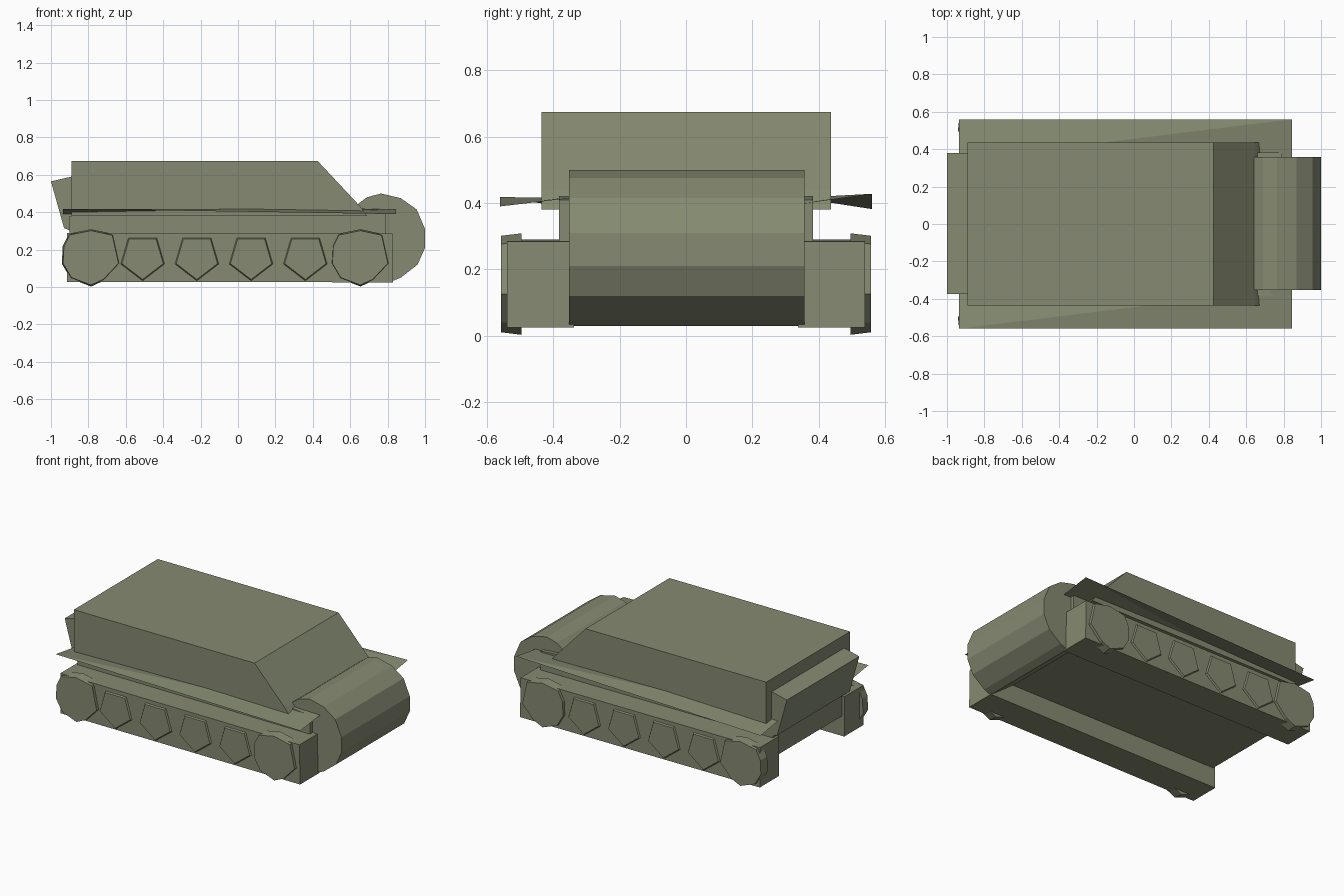
import bpy, bmesh

if "Cube" in bpy.data.objects:
    bpy.data.objects.remove(bpy.data.objects["Cube"])


def finish(name, bm):
    mesh = bpy.data.meshes.new(name)
    bm.to_mesh(mesh)
    bm.free()
    ob = bpy.data.objects.new(name, mesh)
    bpy.context.collection.objects.link(ob)
    mat = bpy.data.materials.get("olive") or bpy.data.materials.new("olive")
    mat.diffuse_color = (0.235, 0.255, 0.165, 1)
    mat.use_nodes = True
    mat.node_tree.nodes["Principled BSDF"].inputs["Base Color"].default_value = mat.diffuse_color
    mesh.materials.append(mat)
    return ob


def prism(name, profile, y0, y1, inset=0.0):
    """Extrude an (x, z) outline from y0 to y1; inset shrinks the y1 end."""
    cx = sum(p[0] for p in profile) / len(profile)
    cz = sum(p[1] for p in profile) / len(profile)
    k = 1 - inset
    bm = bmesh.new()
    a = [bm.verts.new((x, y0, z)) for x, z in profile]
    b = [bm.verts.new((cx + (x - cx) * k, y1, cz + (z - cz) * k)) for x, z in profile]
    n = len(profile)
    bm.faces.new(a)
    bm.faces.new(b[::-1])
    for i in range(n):
        j = (i + 1) % n
        bm.faces.new((a[j], a[i], b[i], b[j]))
    bmesh.ops.recalc_face_normals(bm, faces=bm.faces)
    return finish(name, bm)


def sheet(name, high_a, low_a, high_b, low_b):
    """Thin twisted plate of two triangles folded along the high diagonal."""
    bm = bmesh.new()
    ha, la, hb, lb = (bm.verts.new(c) for c in (high_a, low_a, high_b, low_b))
    bm.faces.new((ha, la, hb))
    bm.faces.new((ha, hb, lb))
    return finish(name, bm)


# upper hull with sloped front, reaching just below the fenders
prism("upper_hull", [(-0.89, 0.38), (-0.89, 0.675), (0.425, 0.675),
                     (0.645, 0.44), (0.665, 0.415), (0.69, 0.38)], -0.435, 0.437)
# lower hull, raised above the track bottoms
prism("lower_hull", [(-0.90, 0.16), (-0.90, 0.38), (0.66, 0.42), (0.79, 0.41),
                     (0.79, 0.15)], -0.382, 0.382)
# tilted rear box
prism("rear_box", [(-1.0, 0.565), (-0.87, 0.595), (-0.87, 0.29), (-0.93, 0.315)], -0.373, 0.38)
# rounded nose drum
prism("nose_drum", [(0.63, 0.435), (0.69, 0.48), (0.765, 0.50), (0.87, 0.475),
                    (0.955, 0.415), (1.0, 0.31), (1.0, 0.21), (0.96, 0.12),
                    (0.87, 0.05), (0.82, 0.03), (0.66, 0.15)], -0.353, 0.357)

# twisted fender plates
sheet("front_fender", (-0.935, -0.56, 0.418), (0.845, -0.56, 0.39),
      (0.845, -0.34, 0.416), (-0.935, -0.34, 0.385))
sheet("back_fender", (0.845, 0.56, 0.428), (-0.935, 0.56, 0.382),
      (-0.935, 0.34, 0.416), (0.845, 0.34, 0.396))

end_wheel = [(-0.157, 0.125), (-0.152, 0.22), (-0.12, 0.285), (0, 0.309), (0.12, 0.283),
             (0.155, 0.125), (0.07, 0.035), (0, 0.003), (-0.11, 0.045)]
road_wheel = [(-0.12, 0.122), (-0.078, 0.265), (0.078, 0.265), (0.12, 0.122), (0, 0.03)]

for side, s in (("front", -1), ("back", 1)):
    # track block
    prism(side + "_track", [(-0.915, 0.028), (-0.915, 0.29), (0.825, 0.285), (0.83, 0.025)],
          s * 0.338, s * 0.54)
    # large end wheels
    for i, x in enumerate((-0.785, 0.655)):
        prism(f"{side}_end_wheel_{i}", [(x + a, z) for a, z in end_wheel],
              s * 0.495, s * 0.557, 0.05)
    # small road wheels
    for i in range(4):
        x = -0.51 + 0.29 * i
        prism(f"{side}_road_wheel_{i}", [(x + a, z) for a, z in road_wheel],
              s * 0.535, s * 0.55, 0.08)
